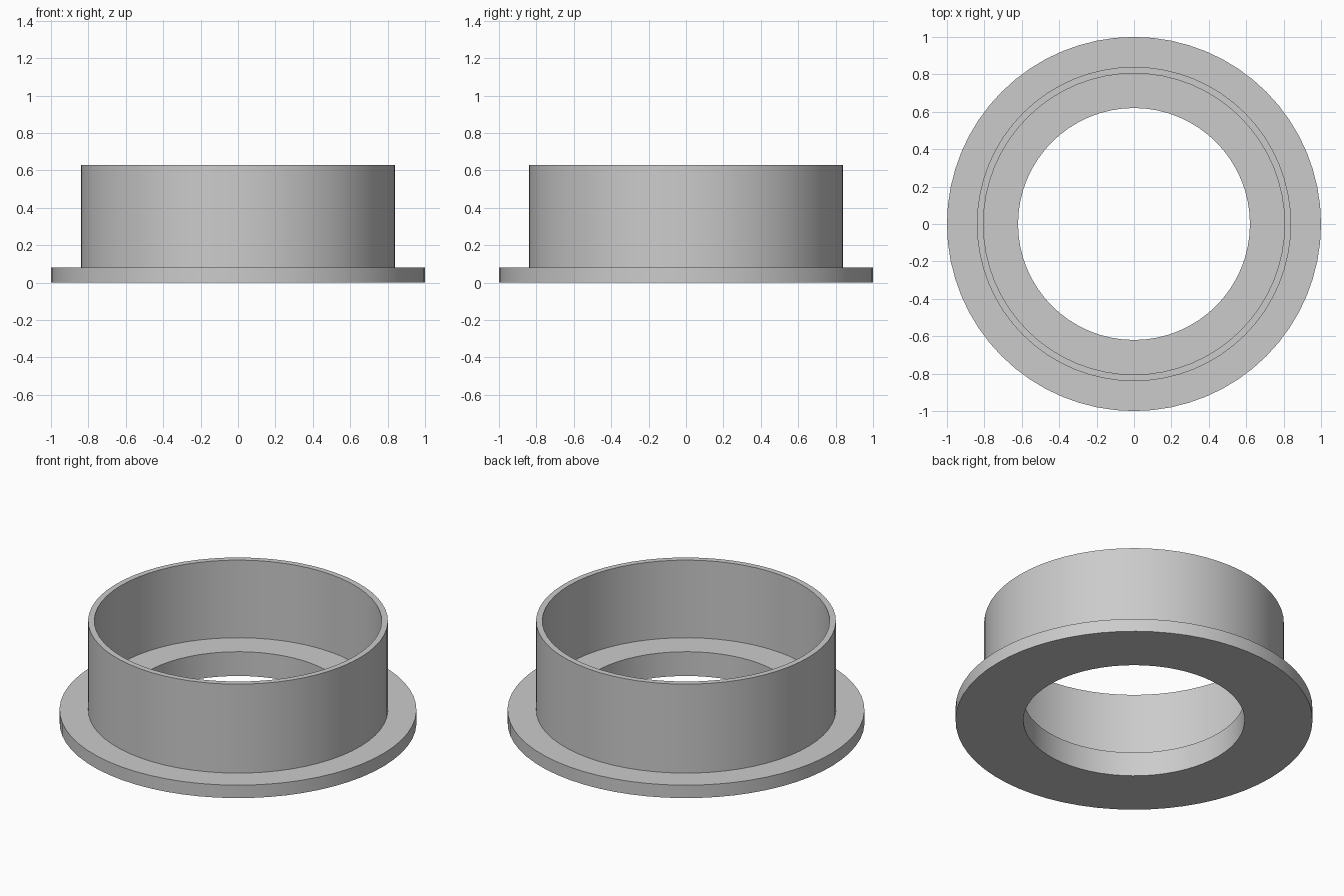
import bpy, bmesh, math

cube = bpy.data.objects.get("Cube")
if cube:
    bpy.data.objects.remove(cube, do_unlink=True)

SEGMENTS = 64

grey = bpy.data.materials.new("light_grey")
grey.use_nodes = True
colour = (0.6, 0.6, 0.6, 1)
grey.diffuse_color = colour
grey.node_tree.nodes["Principled BSDF"].inputs["Base Color"].default_value = colour


def lathe(name, profile):
    """Spin a closed (radius, height) profile around the z axis."""
    bm = bmesh.new()
    rings = []
    for i in range(SEGMENTS):
        a = 2 * math.pi * i / SEGMENTS
        rings.append([bm.verts.new((r * math.cos(a), r * math.sin(a), z)) for r, z in profile])
    n = len(profile)
    for i in range(SEGMENTS):
        here, after = rings[i], rings[(i + 1) % SEGMENTS]
        for j in range(n):
            k = (j + 1) % n
            bm.faces.new((here[j], after[j], after[k], here[k]))
    bmesh.ops.recalc_face_normals(bm, faces=bm.faces)
    mesh = bpy.data.meshes.new(name)
    bm.to_mesh(mesh)
    bm.free()
    mesh.materials.append(grey)
    obj = bpy.data.objects.new(name, mesh)
    bpy.context.collection.objects.link(obj)
    bpy.ops.object.select_all(action="DESELECT")
    obj.select_set(True)
    bpy.context.view_layer.objects.active = obj
    bpy.ops.object.shade_smooth_by_angle(angle=math.radians(30))
    return obj


# Flange, collar wall and inner ledge form one turned solid
bore, inner, outer, rim = 0.62, 0.805, 0.84, 1.0
flange_top, ledge_top, height = 0.08, 0.15, 0.63
lathe("flanged_collar", [
    (bore, 0), (rim, 0), (rim, flange_top), (outer, flange_top),
    (outer, height), (inner, height), (inner, ledge_top), (bore, ledge_top),
])
